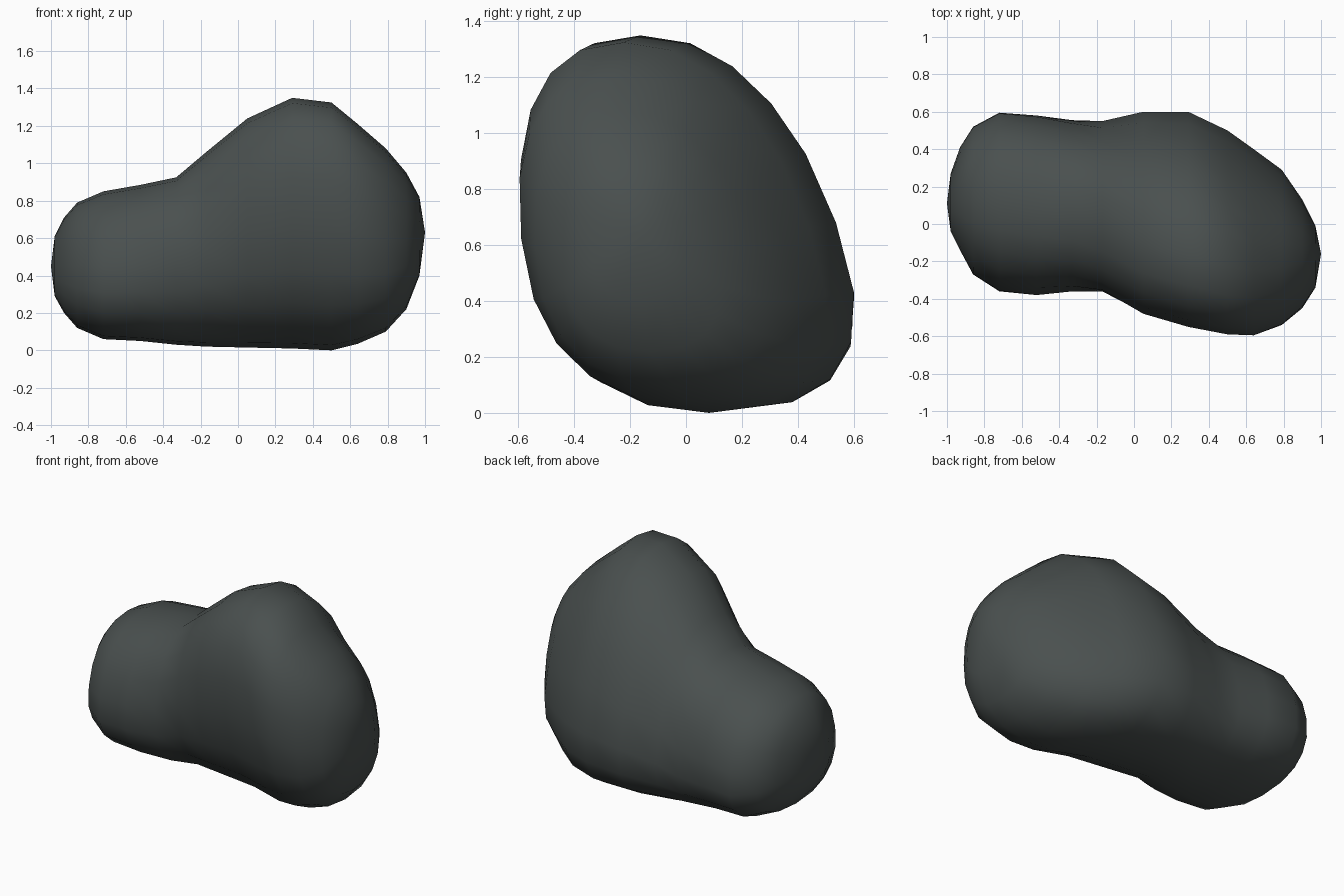
import bpy
import bmesh
from math import sin, cos, pi, copysign

SEGMENTS = 20      # points around each cross-section
ROUNDNESS = 2.35   # superellipse power: 2 is an ellipse, more is boxier
TAPER = 0.14       # narrowing of each section towards its top

# Cross-sections along x: (x, front y, back y, bottom z, top z, lean)
SECTIONS = [
    (-.98, -.04, .27, .29, .61, 0),
    (-.93, -.14, .41, .20, .71, 0),
    (-.86, -.27, .52, .12, .79, 0),
    (-.72, -.36, .595, .06, .85, 0),
    (-.52, -.38, .58, .05, .885, -.02),
    (-.33, -.36, .555, .03, .925, -.08),
    (-.17, -.36, .55, .02, 1.06, -.2),
    (.05, -.48, .6, .015, 1.24, -.28),
    (.29, -.55, .6, .01, 1.35, -.3),
    (.5, -.59, .5, 0, 1.325, -.3),
    (.64, -.595, .4, .035, 1.21, -.28),
    (.79, -.54, .29, .1, 1.08, -.22),
    (.9, -.45, .13, .22, .95, -.15),
    (.97, -.34, -.01, .4, .82, -.1),
]


def remove_default_cube():
    cube = bpy.data.objects.get("Cube")
    if cube:
        bpy.data.objects.remove(cube, do_unlink=True)


def make_material(name, colour):
    mat = bpy.data.materials.new(name)
    mat.use_nodes = True
    mat.diffuse_color = colour
    mat.node_tree.nodes["Principled BSDF"].inputs["Base Color"].default_value = colour
    mat.node_tree.nodes["Principled BSDF"].inputs["Roughness"].default_value = 0.9
    return mat


def signed_power(value):
    return copysign(abs(value) ** (2 / ROUNDNESS), value)


def section_points(x, front, back, bottom, top, lean):
    """A leaning, tapered superellipse fitted to the given bounds."""
    points = []
    for i in range(SEGMENTS):
        angle = 2 * pi * i / SEGMENTS
        y, z = signed_power(cos(angle)), signed_power(sin(angle))
        points.append((y * (1 - TAPER * z) + lean * z, z))
    low = min(y for y, z in points)
    high = max(y for y, z in points)
    return [(x,
             front + (back - front) * (y - low) / (high - low),
             bottom + (top - bottom) * (z + 1) / 2) for y, z in points]


def build_boulder(mat):
    bm = bmesh.new()
    rings = [[bm.verts.new(p) for p in section_points(*s)] for s in SECTIONS]
    # Skin between neighbouring sections
    for a, b in zip(rings, rings[1:]):
        for i in range(SEGMENTS):
            j = (i + 1) % SEGMENTS
            bm.faces.new((a[i], a[j], b[j], b[i]))
    # Rounded ends
    for ring, tip in ((rings[0], (-1, .11, .45)), (rings[-1], (1, -.16, .63))):
        pole = bm.verts.new(tip)
        for i in range(SEGMENTS):
            bm.faces.new((ring[i], ring[(i + 1) % SEGMENTS], pole))
    bmesh.ops.recalc_face_normals(bm, faces=bm.faces)
    for face in bm.faces:
        face.smooth = True
    mesh = bpy.data.meshes.new("boulder")
    bm.to_mesh(mesh)
    bm.free()
    mesh.materials.append(mat)
    obj = bpy.data.objects.new("boulder", mesh)
    bpy.context.scene.collection.objects.link(obj)
    return obj


remove_default_cube()
build_boulder(make_material("dark slate grey", (.068, .08, .078, 1)))
